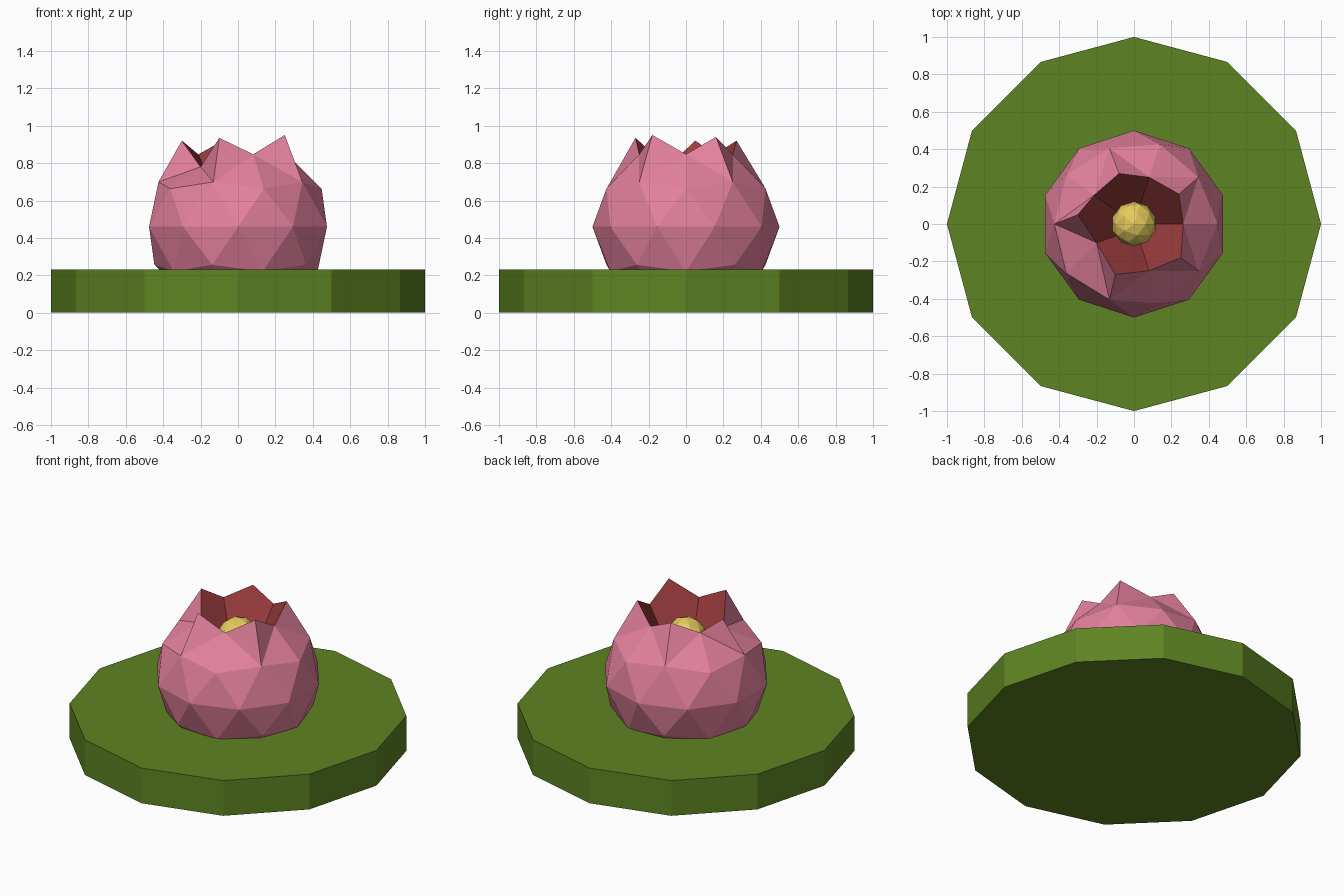
import bpy, bmesh
from math import radians, cos, sin, atan2, degrees
from mathutils import Vector

if "Cube" in bpy.data.objects:
    bpy.data.objects.remove(bpy.data.objects["Cube"])


def material(name, rgb):
    m = bpy.data.materials.new(name)
    m.diffuse_color = (*rgb, 1)
    m.use_nodes = True
    m.node_tree.nodes["Principled BSDF"].inputs["Base Color"].default_value = m.diffuse_color
    return m


def add_object(name, bm, mats):
    bmesh.ops.recalc_face_normals(bm, faces=bm.faces[:])
    me = bpy.data.meshes.new(name)
    bm.to_mesh(me)
    bm.free()
    for m in mats:
        me.materials.append(m)
    ob = bpy.data.objects.new(name, me)
    bpy.context.collection.objects.link(ob)
    return ob


green = material("leaf_green", (0.11, 0.23, 0.016))
pink = material("petal_pink", (0.78, 0.22, 0.34))
red = material("inner_red", (0.33, 0.045, 0.045))
yellow = material("centre_yellow", (0.78, 0.60, 0.11))

# Lily pad: twelve-sided disc
bpy.ops.mesh.primitive_cylinder_add(vertices=12, radius=1, depth=0.23, location=(0, 0, 0.115))
pad = bpy.context.object
pad.name = "lily_pad"
pad.data.materials.append(green)

# Blossom: slightly flattened icosphere opened at the top
bm = bmesh.new()
bmesh.ops.create_icosphere(bm, subdivisions=2, radius=0.5)
pole = max(bm.verts, key=lambda v: v.co.z)
bmesh.ops.delete(bm, geom=[pole], context='VERTS')
for v in bm.verts:
    v.co.z = v.co.z * 0.91 + 0.46

# Petal tips: each rim edge gets a raised point
tips = {36: (0.24, 0.16, 0.94), 108: (-0.08, 0.27, 0.92), 180: (-0.30, 0.05, 0.92),
        252: (-0.10, -0.27, 0.935), 324: (0.25, -0.18, 0.95)}
rim = [e for e in bm.edges if e.is_boundary]
floor = {}
for e in rim:
    for v in e.verts:
        if v not in floor:
            a = atan2(v.co.y, v.co.x)
            floor[v] = bm.verts.new((0.1 * cos(a), 0.1 * sin(a), 0.55))
old, cup = [], []
for e in rim:
    face = e.link_faces[0]
    a, b = e.verts
    apex = next(v for v in face.verts if v not in (a, b))
    mid = (a.co + b.co) / 2
    tip = min((Vector(t) for t in tips.values()), key=lambda t: (t - mid).length)
    p = bm.verts.new(tip)
    bm.faces.new((a, p, apex))
    bm.faces.new((p, b, apex))
    cup.append(bm.faces.new((a, p, b, floor[b], floor[a])))
    old.append(face)
bmesh.ops.delete(bm, geom=old, context='FACES_ONLY')
for e in [e for e in bm.edges if not e.link_faces]:
    bm.edges.remove(e)

# Inner cup floor
ring = sorted(floor.values(), key=lambda v: atan2(v.co.y, v.co.x))
cup.append(bm.faces.new(ring))
for f in cup:
    f.material_index = 1

# One rim notch folded down
notch = min(floor, key=lambda v: (v.co - Vector((-0.21, -0.155, 0.85))).length)
notch.co = (-0.20, -0.10, 0.78)
add_object("blossom", bm, [pink, red])

# Yellow flower centre
bm = bmesh.new()
bmesh.ops.create_icosphere(bm, subdivisions=2, radius=0.12)
centre = add_object("flower_centre", bm, [yellow])
centre.location.z = 0.71
